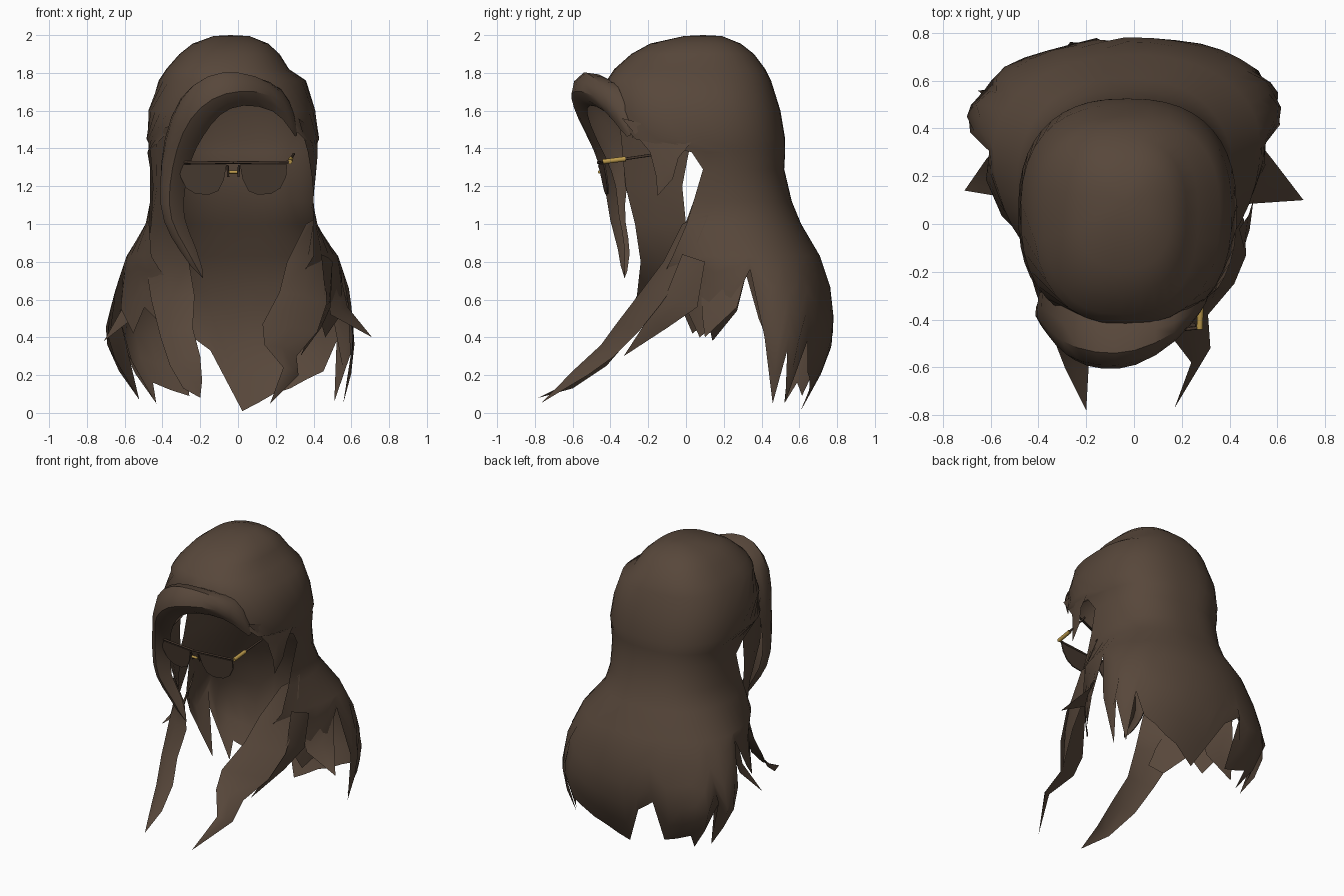
import bpy, bmesh, math
from mathutils import Vector


def material(name, color):
    m = bpy.data.materials.new(name)
    m.diffuse_color = (*color, 1)
    return m


HAIR = material("brown_hair", (0.096, 0.063, 0.043))
FRAME = material("dark_frame", (0.06, 0.038, 0.026))
LENS = material("brown_lens", (0.07, 0.046, 0.032))
GOLD = material("gold_metal", (0.5, 0.32, 0.07))


def finish(name, bm, mat):
    bmesh.ops.remove_doubles(bm, verts=bm.verts, dist=0.0008)
    me = bpy.data.meshes.new(name)
    bm.to_mesh(me)
    bm.free()
    me.materials.append(mat)
    ob = bpy.data.objects.new(name, me)
    bpy.context.collection.objects.link(ob)
    bpy.context.view_layer.objects.active = ob
    ob.select_set(True)
    bpy.ops.object.shade_smooth_by_angle(angle=math.radians(60))
    ob.select_set(False)
    return ob


def sheet(name, rows, mat=HAIR):
    """Quad sheet through rows of points."""
    bm = bmesh.new()
    grid = [[bm.verts.new(p) for p in row] for row in rows]
    for a, b in zip(grid, grid[1:]):
        for j in range(len(a) - 1):
            bm.faces.new((a[j], a[j + 1], b[j + 1], b[j]))
    return finish(name, bm, mat)


def lock(name, first, second, bulge=0.02):
    """Tapering strand between two edge lines, raised along its middle."""
    rows = []
    n = len(first)
    for i, (p, q) in enumerate(zip(first, second)):
        p, q = Vector(p), Vector(q)
        k = min(i + 1, n - 1)
        down = (Vector(first[k]) + Vector(second[k])) - (Vector(first[k - 1]) + Vector(second[k - 1]))
        out = (q - p).cross(down)
        if out.length > 0:
            out.normalize()
        rows.append((p, (p + q) / 2 + out * bulge, q))
    return sheet(name, rows)


# Main hair: z, left x, right x, back y, middle y, front y, y of the open edge
RINGS = [
    (2.00, -0.04, -0.04, 0.09, 0.09, 0.09, 0.09),
    (1.995, -0.13, 0.06, 0.19, 0.08, -0.01, -0.01),
    (1.955, -0.24, 0.16, 0.29, 0.06, -0.19, -0.19),
    (1.90, -0.31, 0.22, 0.36, 0.05, -0.29, -0.29),
    (1.82, -0.38, 0.27, 0.42, 0.05, -0.38, -0.38),
    (1.76, -0.42, 0.36, 0.45, 0.05, -0.42, -0.42),
    (1.60, -0.475, 0.41, 0.50, 0.05, -0.43, -0.39),
    (1.45, -0.485, 0.43, 0.525, 0.05, -0.43, -0.27),
    (1.38, -0.48, 0.42, 0.525, 0.05, -0.42, 0.03),
    (1.29, -0.465, 0.41, 0.52, 0.06, -0.42, 0.09),
    (1.12, -0.465, 0.40, 0.56, 0.09, -0.40, 0.04),
    (1.00, -0.49, 0.42, 0.61, 0.16, -0.30, 0.00),
    (0.83, -0.59, 0.53, 0.71, 0.31, -0.32, -0.08),
    (0.65, -0.65, 0.59, 0.77, 0.42, -0.33, -0.17),
    (0.42, -0.71, 0.62, 0.79, 0.46, -0.30, -0.22),
    (0.25, -0.66, 0.61, 0.74, 0.45, -0.20, -0.15),
    (0.00, -0.50, 0.55, 0.60, 0.40, 0.00, 0.10),
]
# Ragged hem height, from the left front edge round the back to the right
HEM = [.50, .44, .56, .42, .55, .78, .50, .36, .07, .44, .05, .16, .12, .09, .42,
       .33, .01, .05, .10, .13, .18, .22, .38, .06, .33, .05, .40, .76, .52, .40,
       .55, .45, .52]


def hair_point(u, z):
    for a, b in zip(RINGS, RINGS[1:]):
        if z >= b[0]:
            break
    t = (z - a[0]) / (b[0] - a[0])
    xl, xr, yb, cy, yf, ye = (p + (q - p) * t for p, q in zip(a[1:], b[1:]))
    # boxy over the head, pinched in front of the widest point lower down
    blend = max(0, min(1, (z - 0.7) / 0.4))
    nb, nf = 2.0 + 0.45 * blend, 1.65 + 0.8 * blend
    reach = (ye - cy) / ((cy - yf if ye < cy else yb - cy) or 1)
    reach = math.copysign(min(1, abs(reach)) ** ((nf if reach < 0 else nb) / 2), reach)
    th = u * math.acos(reach)
    n = nb if math.cos(th) > 0 else nf
    s, c = (math.copysign(abs(f(th)) ** (2 / n), f(th)) for f in (math.sin, math.cos))
    x = (xl + xr) / 2 + (xr - xl) / 2 * s
    y = cy + c * (yb - cy if c > 0 else cy - yf)
    return (x, y + 0.035 * x * (1 - blend), z)


cols = len(HEM)
rows = []
for ring in RINGS[:13]:
    rows.append([hair_point(2 * j / (cols - 1) - 1, ring[0]) for j in range(cols)])
for k in range(1, 6):
    rows.append([hair_point(2 * j / (cols - 1) - 1, 0.83 + (HEM[j] - 0.83) * k / 5)
                 for j in range(cols)])
sheet("main_hair", rows)

# Swept fringe: root, crest, front and inner edge at each station
FRINGE = [
    [(.33, -.27, 1.41)] * 4,
    [(.28, -.33, 1.68), (.29, -.35, 1.64), (.295, -.36, 1.58), (.28, -.35, 1.50)],
    [(.18, -.38, 1.76), (.18, -.46, 1.77), (.18, -.52, 1.70), (.20, -.43, 1.61)],
    [(.00, -.38, 1.75), (.00, -.56, 1.86), (.00, -.64, 1.69), (.02, -.52, 1.64)],
    [(-.15, -.38, 1.74), (-.17, -.56, 1.85), (-.14, -.645, 1.65), (-.10, -.53, 1.59)],
    [(-.30, -.32, 1.68), (-.33, -.51, 1.71), (-.26, -.62, 1.55), (-.19, -.48, 1.46)],
    [(-.40, -.26, 1.45), (-.40, -.41, 1.45), (-.33, -.52, 1.40), (-.25, -.42, 1.35)],
    [(-.40, -.32, 1.20), (-.44, -.38, 1.20), (-.37, -.45, 1.20), (-.28, -.36, 1.20)],
    [(-.37, -.33, 1.00), (-.42, -.37, 1.00), (-.37, -.43, 1.02), (-.30, -.36, 1.03)],
    [(-.29, -.28, .86), (-.32, -.33, .85), (-.27, -.37, .87), (-.22, -.31, .89)],
    [(-.15, -.34, .63)] * 4,
]
fringe = sheet("swept_fringe", [row[::-1] for row in FRINGE])
sub = fringe.modifiers.new("rounded", "SUBSURF")
sub.levels = sub.render_levels = 1

# Long locks falling forward over the shoulders
lock("front_lock_right",
     [(.41, .12, 1.05), (.46, .02, .80), (.47, -.13, .58), (.42, -.25, .43),
      (.31, -.38, .30), (.32, -.52, .20), (.17, -.77, .05)],
     [(.36, -.02, 1.0), (.26, -.12, .80), (.22, -.24, .64), (.13, -.37, .47),
      (.14, -.45, .36), (.24, -.58, .24), (.17, -.77, .05)])
lock("front_lock_left",
     [(-.36, -.35, 1.52), (-.37, -.32, 1.20), (-.33, -.27, 1.0), (-.26, -.24, .80),
      (-.23, -.26, .62), (-.24, -.35, .45), (-.20, -.46, .30), (-.19, -.60, .17),
      (-.20, -.78, .08)],
     [(-.47, .03, 1.46), (-.45, -.02, 1.20), (-.46, .0, 1.0), (-.49, .02, .80),
      (-.46, -.12, .60), (-.41, -.29, .40), (-.36, -.42, .25), (-.29, -.60, .13),
      (-.20, -.78, .08)])

# Shorter lock behind the right one
lock("shoulder_lock_right",
     [(.50, .10, .80), (.49, .06, .56), (.44, -.10, .45), (.33, -.33, .30)],
     [(.44, -.02, .84), (.46, -.10, .64), (.42, -.20, .50), (.33, -.33, .30)], .01)

# Strand in front of the right ear
lock("ear_lock_right",
     [(.42, .05, 1.46), (.42, -.04, 1.35), (.41, -.07, 1.24), (.40, -.15, 1.15)],
     [(.32, -.34, 1.56), (.37, -.19, 1.38), (.39, -.16, 1.26), (.40, -.15, 1.15)], .01)

# Flicked tips at the sides
lock("side_tip_right", [(.54, .32, .74), (.58, .27, .56), (.71, .10, .40)],
     [(.46, .08, .68), (.49, .085, .52), (.71, .10, .40)], .01)
lock("side_tip_left", [(-.57, .32, .74), (-.62, .27, .54), (-.71, .14, .38)],
     [(-.48, .10, .68), (-.53, .11, .52), (-.71, .14, .38)][::1], .01)


def rod(name, a, b, radius, mat):
    a, b = Vector(a), Vector(b)
    bm = bmesh.new()
    bmesh.ops.create_cone(bm, cap_ends=True, segments=8, radius1=radius,
                          radius2=radius, depth=(b - a).length)
    turn = (b - a).to_track_quat("Z", "Y")
    for v in bm.verts:
        v.co = turn @ v.co + (a + b) / 2
    return finish(name, bm, mat)


# Sunglasses, mirrored about their own middle
MID = -0.025
LENS_SHAPE = [(.035, 1.315), (.285, 1.315), (.28, 1.25), (.25, 1.19), (.20, 1.16),
              (.13, 1.155), (.08, 1.175), (.05, 1.235)]
for s, side in ((1, "right"), (-1, "left")):
    def at(x, y, z):
        return (MID + s * x, y, z)
    outline = [at(x, -.465 + .35 * x * x + (1.32 - z) * .2, z) for x, z in LENS_SHAPE]
    bm = bmesh.new()
    face = bm.faces.new([bm.verts.new(p) for p in outline])
    ext = bmesh.ops.extrude_face_region(bm, geom=[face])
    for v in ext["geom"]:
        if isinstance(v, bmesh.types.BMVert):
            v.co.y += 0.008
    bmesh.ops.recalc_face_normals(bm, faces=bm.faces)
    finish("lens_" + side, bm, LENS)
    rod("brow_bar_" + side, at(0, -.465, 1.325), at(.295, -.435, 1.328), .007, FRAME)
    rod("hinge_" + side, at(.30, -.44, 1.33), at(.305, -.32, 1.345), .013, GOLD)
    rod("temple_" + side, at(.305, -.32, 1.345), at(.32, -.15, 1.37), .007, FRAME)
    rod("nose_pad_" + side, at(.03, -.46, 1.31), at(.027, -.44, 1.25), .006, FRAME)
rod("bridge", (MID - .022, -.458, 1.275), (MID + .022, -.458, 1.275), .009, GOLD)
